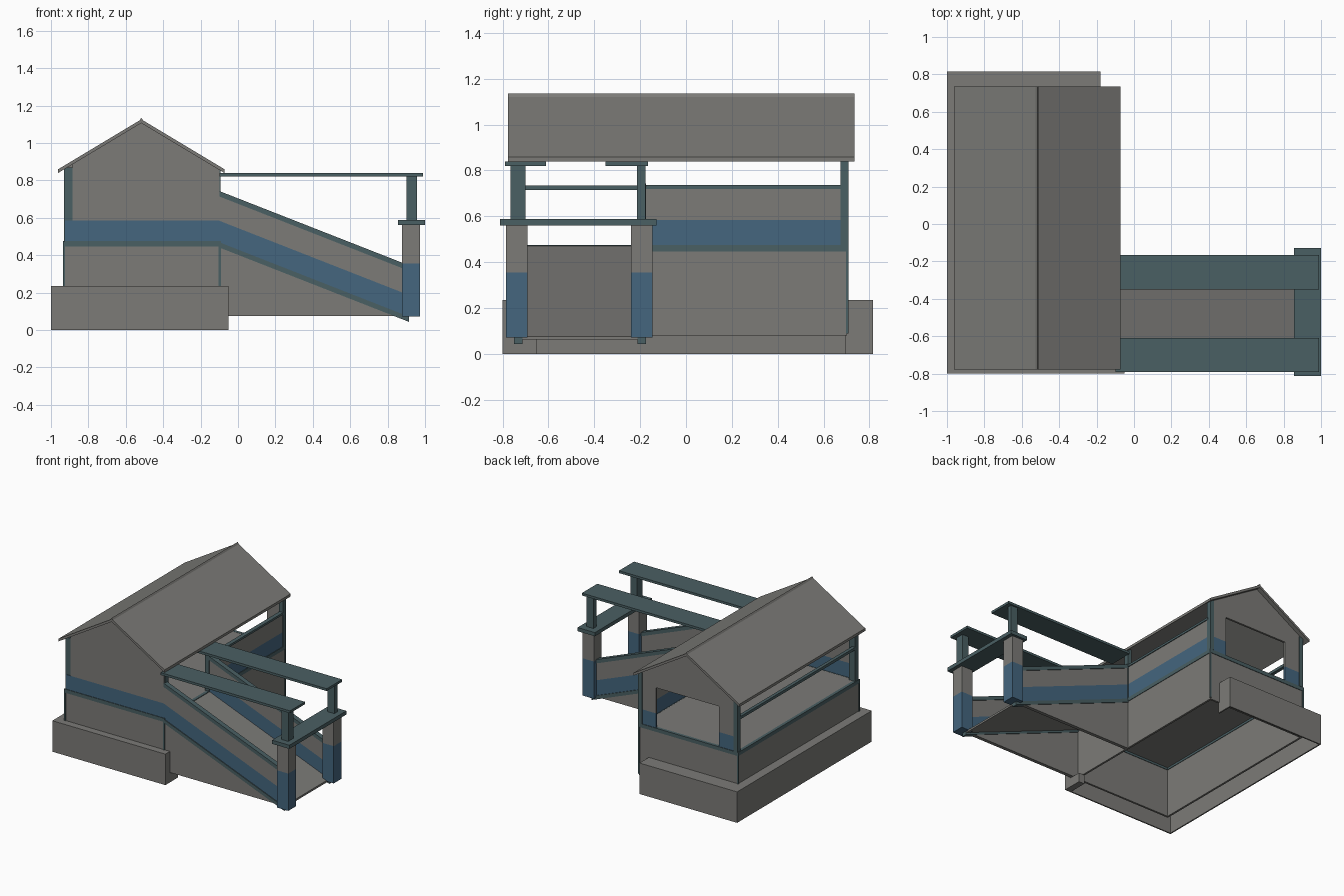
import bpy, bmesh

if "Cube" in bpy.data.objects:
    bpy.data.objects.remove(bpy.data.objects["Cube"])


def mat(name, c):
    m = bpy.data.materials.new(name)
    m.diffuse_color = (*c, 1)
    m.use_nodes = True
    m.node_tree.nodes["Principled BSDF"].inputs["Base Color"].default_value = m.diffuse_color
    return m


GREY = mat("concrete grey", (0.20, 0.197, 0.185))
BLUE = mat("paint blue", (0.058, 0.132, 0.21))
TEAL = mat("trim teal", (0.068, 0.115, 0.125))


def prism(name, pts, y0, y1, m):
    """Extrude an x-z outline from y0 to y1."""
    bm = bmesh.new()
    a = [bm.verts.new((x, y0, z)) for x, z in pts]
    b = [bm.verts.new((x, y1, z)) for x, z in pts]
    bm.faces.new(a)
    bm.faces.new(b[::-1])
    n = len(pts)
    for i in range(n):
        j = (i + 1) % n
        bm.faces.new((a[i], b[i], b[j], a[j]))
    bmesh.ops.recalc_face_normals(bm, faces=bm.faces)
    me = bpy.data.meshes.new(name)
    bm.to_mesh(me)
    bm.free()
    me.materials.append(m)
    ob = bpy.data.objects.new(name, me)
    bpy.context.collection.objects.link(ob)
    return ob


def box(name, x0, x1, y0, y1, z0, z1, m):
    return prism(name, [(x0, z0), (x1, z0), (x1, z1), (x0, z1)], y0, y1, m)


L, R, F, B = -0.93, -0.098, -0.745, 0.703   # house footprint
CX, SL, T = -0.517, 0.6, 0.015              # ridge x, roof slope, wall thickness


def under(x):
    return 1.106 - SL * abs(x - CX)


# hollow plinth: outer skins, ledges and short returns
box("plinth_left", -1.0, -0.99, -0.80, 0.815, 0, 0.235, GREY)
box("plinth_left_ledge", -0.99, L, -0.80, 0.815, 0.225, 0.235, GREY)
box("plinth_front", -0.99, -0.05, -0.80, -0.79, 0, 0.235, GREY)
box("plinth_front_ledge", -0.99, -0.05, -0.79, F, 0.225, 0.235, GREY)
box("plinth_front_return", -0.06, -0.05, -0.79, F, 0, 0.235, GREY)
box("plinth_front_foot", R, -0.05, -0.79, -0.65, 0, 0.07, GREY)
box("plinth_back", -0.99, -0.18, 0.805, 0.815, 0, 0.235, GREY)
box("plinth_back_ledge", -0.99, -0.18, B, 0.805, 0.225, 0.235, GREY)
box("plinth_back_return", -0.19, -0.18, B - 0.01, 0.805, 0, 0.235, GREY)

# lower walls with the trim band above, on four sides
sides = {"front": (L, R, F, F + T), "back": (L, R, B - T, B),
         "left": (L, L + T, F + T, B - T), "right": (R - T, R, F + T, B - T)}
for s, (x0, x1, y0, y1) in sides.items():
    box("lower_wall_" + s, x0, x1, y0, y1, 0.08, 0.447, GREY)
    e = 0.004
    box("trim_band_" + s, x0 - e, x1 + e, y0 - e, y1 + e, 0.447, 0.475, TEAL)
box("floor", L + T, R - T, F + T, B - T, 0.463, 0.474, GREY)

# front gable wall: blue dado and grey top
box("front_dado", -0.925, R, F, F + T, 0.475, 0.585, BLUE)
prism("front_gable", [(-0.885, 0.585), (R, 0.585), (R, under(R)), (CX, under(CX)),
                      (-0.885, under(-0.885))], F, F + T, GREY)

# back gable wall around a large opening
for n, x0, x1 in (("left", -0.925, -0.77), ("right", -0.24, R)):
    box("back_dado_" + n, x0, x1, B - T, B, 0.475, 0.585, BLUE)
    box("back_wall_" + n, x0, x1, B - T, B, 0.585, 0.78, GREY)
prism("back_gable", [(-0.925, 0.78), (R, 0.78), (R, under(R)), (CX, under(CX)),
                     (-0.925, under(-0.925))], B - T, B, GREY)

# half-height right wall and open left side with a rail
box("right_dado", R - T, R, -0.18, 0.68, 0.475, 0.585, BLUE)
box("right_half_wall", R - T, R, -0.18, 0.68, 0.585, 0.72, GREY)
box("right_wall_cap", R - T - 0.01, R + 0.006, -0.18, 0.68, 0.72, 0.736, TEAL)
box("left_rail", L, L + 0.025, F + T, B - T, 0.714, 0.735, TEAL)

# corner posts
for n, x0, x1, y0, y1 in (("front_left", L, L + 0.05, F + 0.004, F + 0.044),
                          ("back_left", L, L + 0.035, B - 0.03, B + 0.005),
                          ("front_right", R - 0.03, R + 0.004, F + 0.005, F + 0.045),
                          ("back_right", R - 0.03, R + 0.004, B - 0.03, B + 0.005),
                          ("ramp_side", R - 0.03, R + 0.004, -0.212, -0.178)):
    box("post_" + n, x0, x1, y0, y1, 0.475, 0.868, TEAL)
for i, x in enumerate((L, R)):
    for j, y in enumerate((F, B)):
        box(f"corner_strip_{i}{j}", x - 0.006, x + 0.006, y - 0.005, y + 0.005,
            0.09, 0.475, TEAL)

# gable roof shell, ridge and rake trim
E0, E1 = -0.962, -0.073
prism("roof", [(E0, under(E0)), (CX, under(CX)), (E1, under(E1)), (E1, under(E1) + 0.02),
               (CX, 1.126), (E0, under(E0) + 0.02)], -0.777, 0.735, GREY)
prism("roof_ridge", [(CX - 0.012, 1.115), (CX + 0.012, 1.115), (CX, 1.135)],
      -0.777, 0.735, GREY)


# ramp: layers slope down from the house towards +x
def slope(z, x):
    return z - 0.392 * (x - R)


def layer(name, za, zb, x1, y0, y1, m):
    prism(name, [(R, za), (x1, slope(za, x1)), (x1, slope(zb, x1)), (R, zb)], y0, y1, m)


for n, yc in (("front", -0.732), ("back", -0.193)):
    y0, y1 = yc - 0.013, yc + 0.013
    layer(f"ramp_{n}_beam", 0.44, 0.468, 0.915, y0 - 0.006, y1 + 0.006, TEAL)
    layer(f"ramp_{n}_dado", 0.468, 0.583, 0.88, y0, y1, BLUE)
    layer(f"ramp_{n}_wall", 0.583, 0.713, 0.88, y0, y1, GREY)
    layer(f"ramp_{n}_cap", 0.713, 0.742, 0.88, y0 - 0.006, y1 + 0.006, TEAL)
    prism(f"ramp_{n}_skirt", [(R, 0.075), (0.834, 0.075), (R, 0.44)], y0, y1, GREY)
layer("ramp_floor", 0.457, 0.472, 0.91, -0.72, -0.205, GREY)

# end pillars, shared cap, posts and overhead beams
for n, p0, p1, q0, q1, b0, b1 in (("front", -0.785, -0.69, -0.765, -0.70, -0.79, -0.61),
                                  ("back", -0.24, -0.147, -0.213, -0.177, -0.35, -0.165)):
    box(f"pillar_{n}_base", 0.877, 0.972, p0, p1, 0.072, 0.355, BLUE)
    box(f"pillar_{n}_top", 0.877, 0.972, p0, p1, 0.355, 0.56, GREY)
    box(f"beam_post_{n}", 0.902, 0.958, q0, q1, 0.588, 0.82, TEAL)
    box(f"overhead_beam_{n}", R, 0.99, b0, b1, 0.82, 0.838, TEAL)
box("pillar_cap", 0.855, 1.0, -0.812, -0.128, 0.56, 0.588, TEAL)
